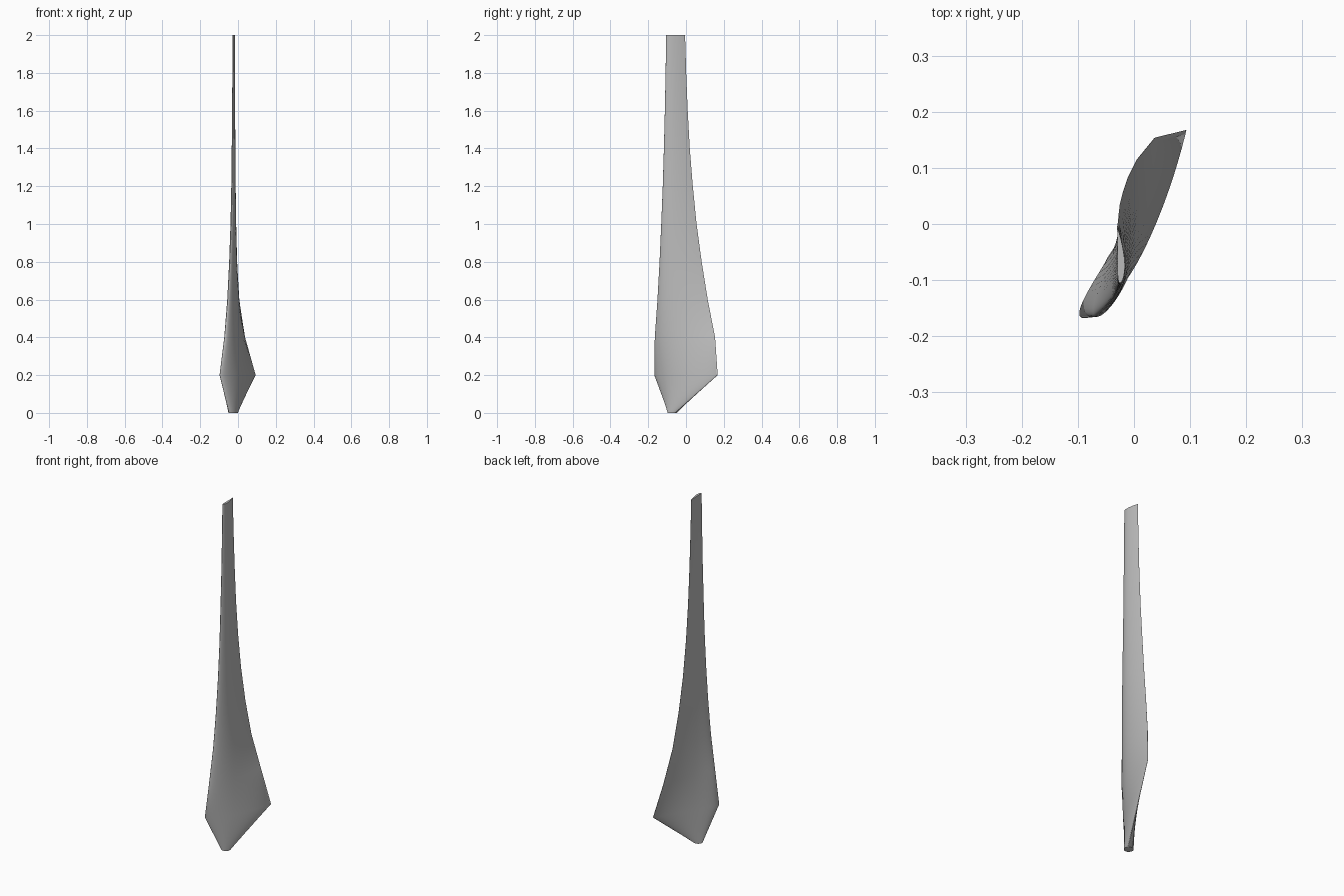
import bpy, bmesh, math
from mathutils import Vector

cube = bpy.data.objects.get("Cube")
if cube:
    bpy.data.objects.remove(cube)

# One painted surface
grey = bpy.data.materials.new("light grey")
grey.use_nodes = True
colour = (0.5, 0.5, 0.5, 1)
grey.diffuse_color = colour
grey.node_tree.nodes["Principled BSDF"].inputs["Base Color"].default_value = colour

POINTS = 64          # points around each section
STEP = 0.2           # spacing of the sections along the span
# Leading edge x, y and trailing edge x, y at each section above the root
EDGES = [
    (-0.094, -0.167, 0.093, 0.168),
    (-0.068, -0.165, 0.037, 0.154),
    (-0.052, -0.151, 0.005, 0.115),
    (-0.042, -0.140, -0.011, 0.083),
    (-0.035, -0.131, -0.020, 0.056),
    (-0.031, -0.123, -0.025, 0.036),
    (-0.029, -0.117, -0.027, 0.020),
    (-0.027, -0.112, -0.028, 0.009),
    (-0.026, -0.108, -0.029, 0.001),
    (-0.025, -0.105, -0.030, -0.005),
]


def aerofoil(angle):
    """Cambered section: distance along the chord and height above it."""
    x = (1 + math.cos(angle)) / 2
    half = 0.64 * (0.2969 * math.sqrt(x) - 0.126 * x - 0.3516 * x**2
                   + 0.2843 * x**3 - 0.1015 * x**4)
    p, m = 0.4, 0.04
    if x < p:
        camber = m / p**2 * (2 * p * x - x * x)
    else:
        camber = m / (1 - p)**2 * (1 - 2 * p + 2 * p * x - x * x)
    return x, camber + (half if angle < math.pi else -half)


def section(z, lead, trail, shape):
    """Place a unit section between its leading and trailing edges."""
    chord = trail - lead
    normal = Vector((chord.y, -chord.x))
    ring = []
    for i in range(POINTS):
        along, up = shape(2 * math.pi * i / POINTS)
        spot = lead + chord * along + normal * up
        ring.append(bm.verts.new((spot.x, spot.y, z)))
    return ring


bm = bmesh.new()

# Round root, twisted further than the first aerofoil
centre, twist = Vector((-0.026, -0.073)), math.radians(50)
arm = Vector((math.sin(twist), math.cos(twist))) * 0.025
rings = [section(0, centre - arm, centre + arm,
                 lambda a: ((1 + math.cos(a)) / 2, math.sin(a) / 2))]

# Tapering aerofoils up to the tip
for i, (lx, ly, tx, ty) in enumerate(EDGES):
    rings.append(section((i + 1) * STEP, Vector((lx, ly)), Vector((tx, ty)), aerofoil))

# Skin between sections, then close both ends
for low, high in zip(rings, rings[1:]):
    for i in range(POINTS):
        j = (i + 1) % POINTS
        bm.faces.new((low[i], low[j], high[j], high[i]))
bm.faces.new(rings[0])
bm.faces.new(rings[-1])
bmesh.ops.recalc_face_normals(bm, faces=bm.faces)

mesh = bpy.data.meshes.new("blade")
bm.to_mesh(mesh)
bm.free()
blade = bpy.data.objects.new("blade", mesh)
bpy.context.collection.objects.link(blade)
mesh.materials.append(grey)
bpy.ops.object.select_all(action='DESELECT')
blade.select_set(True)
bpy.context.view_layer.objects.active = blade
bpy.ops.object.shade_smooth_by_angle(angle=math.radians(40))
